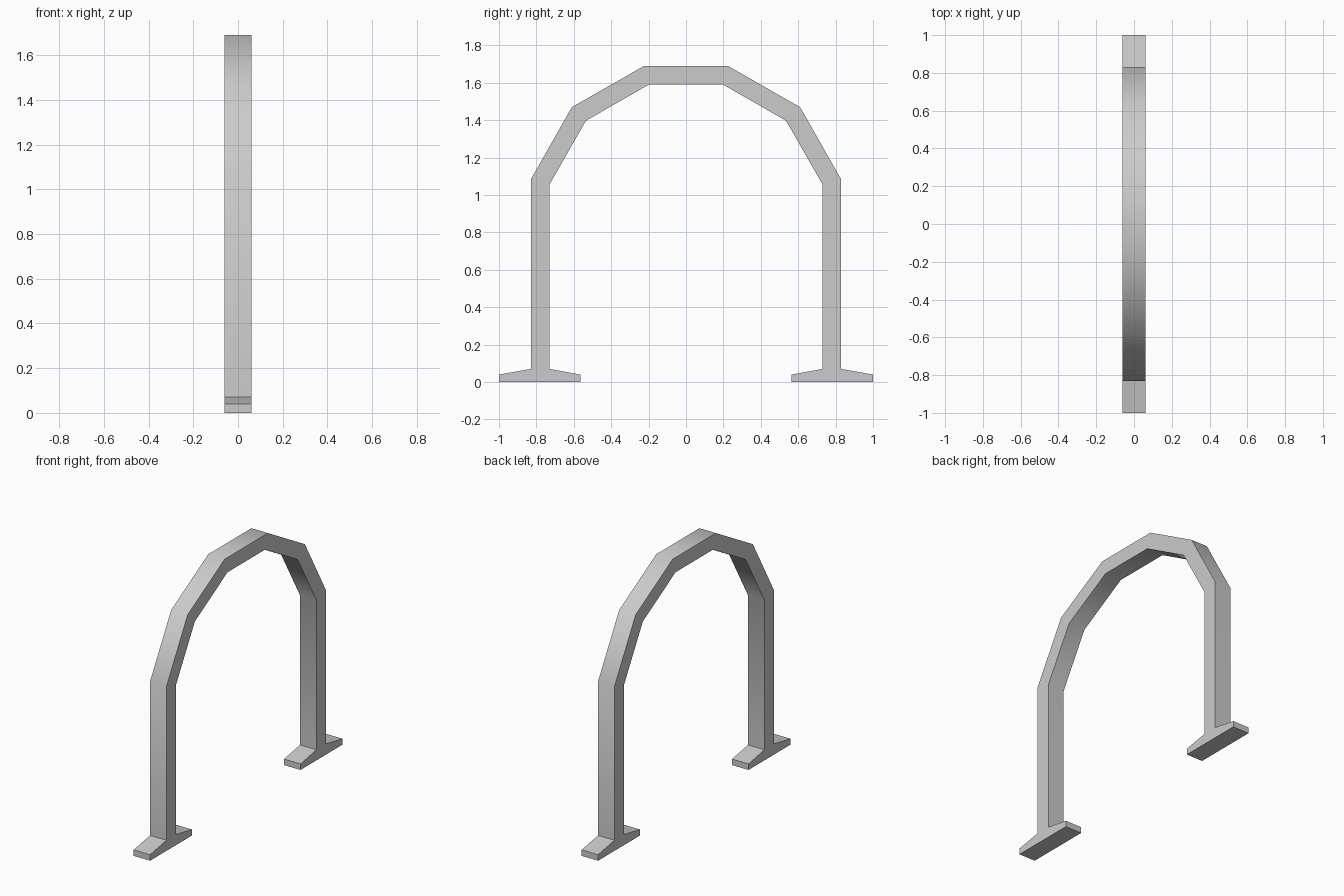
import bpy, bmesh, math

if "Cube" in bpy.data.objects:
    bpy.data.objects.remove(bpy.data.objects["Cube"])

HALF_WIDTH = 0.06

# Half of the arch as (outer, inner) pairs in the y-z plane, from foot to crown
half = [
    ((1.00, 0.00), (0.565, 0.00)),
    ((1.00, 0.04), (0.565, 0.04)),
    ((0.83, 0.07), (0.73, 0.07)),
    ((0.83, 1.083), (0.73, 1.056)),
    ((0.61, 1.47), (0.535, 1.397)),
    ((0.225, 1.69), (0.195, 1.592)),
]


def mirrored(pair):
    return tuple((-y, z) for y, z in pair)


# Loft rectangular sections along the arch and cap the soles
bm = bmesh.new()
rings = []
for outer, inner in half + [mirrored(p) for p in reversed(half)]:
    corners = [(-HALF_WIDTH, *outer), (HALF_WIDTH, *outer),
               (HALF_WIDTH, *inner), (-HALF_WIDTH, *inner)]
    rings.append([bm.verts.new(c) for c in corners])
for a, b in zip(rings, rings[1:]):
    for i in range(4):
        j = (i + 1) % 4
        bm.faces.new((a[i], a[j], b[j], b[i]))
bm.faces.new(rings[0])
bm.faces.new(rings[-1])
bmesh.ops.recalc_face_normals(bm, faces=bm.faces)

mesh = bpy.data.meshes.new("footed_arch")
bm.to_mesh(mesh)
bm.free()
arch = bpy.data.objects.new("footed_arch", mesh)
bpy.context.collection.objects.link(arch)

# Smooth the bends of the arch, keep the side edges sharp
bpy.context.view_layer.objects.active = arch
arch.select_set(True)
bpy.ops.object.shade_smooth_by_angle(angle=math.radians(40))
